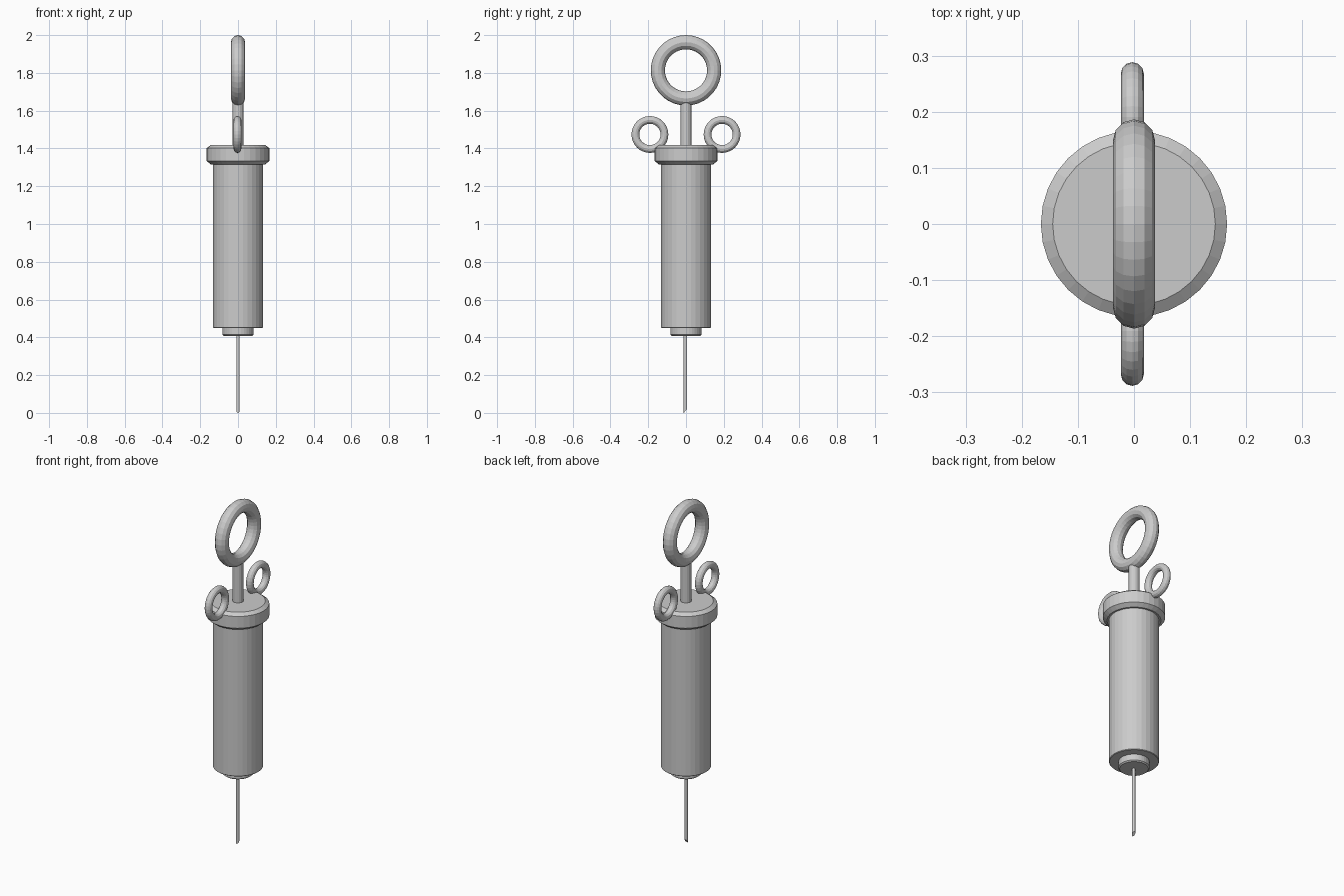
import bpy, bmesh, math

if "Cube" in bpy.data.objects:
    bpy.data.objects.remove(bpy.data.objects["Cube"])


def lathe(name, profile, sides=32, x=0.0, y=0.0):
    """Closed solid of revolution from (radius, z) points, bottom to top."""
    bm = bmesh.new()
    rings = []
    for r, z in profile:
        rings.append([bm.verts.new((x + r * math.cos(2 * math.pi * i / sides),
                                    y + r * math.sin(2 * math.pi * i / sides), z))
                      for i in range(sides)])
    for a, b in zip(rings, rings[1:]):
        for i in range(sides):
            j = (i + 1) % sides
            bm.faces.new((a[i], a[j], b[j], b[i]))
    bm.faces.new(rings[0][::-1])
    bm.faces.new(rings[-1])
    mesh = bpy.data.meshes.new(name)
    bm.to_mesh(mesh)
    bm.free()
    obj = bpy.data.objects.new(name, mesh)
    bpy.context.collection.objects.link(obj)
    return obj


def ring(name, location, major, minor, segments):
    """Upright ring lying in the YZ plane."""
    bpy.ops.mesh.primitive_torus_add(location=location, rotation=(0, math.pi / 2, 0),
                                     major_radius=major, minor_radius=minor,
                                     major_segments=segments, minor_segments=12)
    bpy.context.object.name = name


# Barrel and the stepped hub below it
lathe("barrel", [(0.13, 0.45), (0.133, 0.453), (0.133, 1.33)])
lathe("needle_hub", [(0.076, 0.408), (0.083, 0.414), (0.083, 0.46)])

# Chamfered cap
lathe("cap", [(0.143, 1.315), (0.166, 1.333), (0.166, 1.402), (0.145, 1.417)])

# Needle with a slanted tip
needle = lathe("needle", [(0.009, 0.0), (0.009, 0.42)], 12, y=-0.003)
for v in needle.data.vertices:
    if v.co.z < 0.1:
        v.co.z = (v.co.y + 0.012) * 1.2

# Plunger rod and thumb ring
lathe("plunger_rod", [(0.029, 1.40), (0.029, 1.65)], 16)
ring("thumb_ring", (0, 0, 1.8135), 0.149, 0.0375, 36)

# Finger rings either side of the cap
for side, label in ((-1, "left"), (1, "right")):
    ring("finger_ring_" + label, (-0.003, side * 0.191, 1.474), 0.077, 0.0205, 32)
